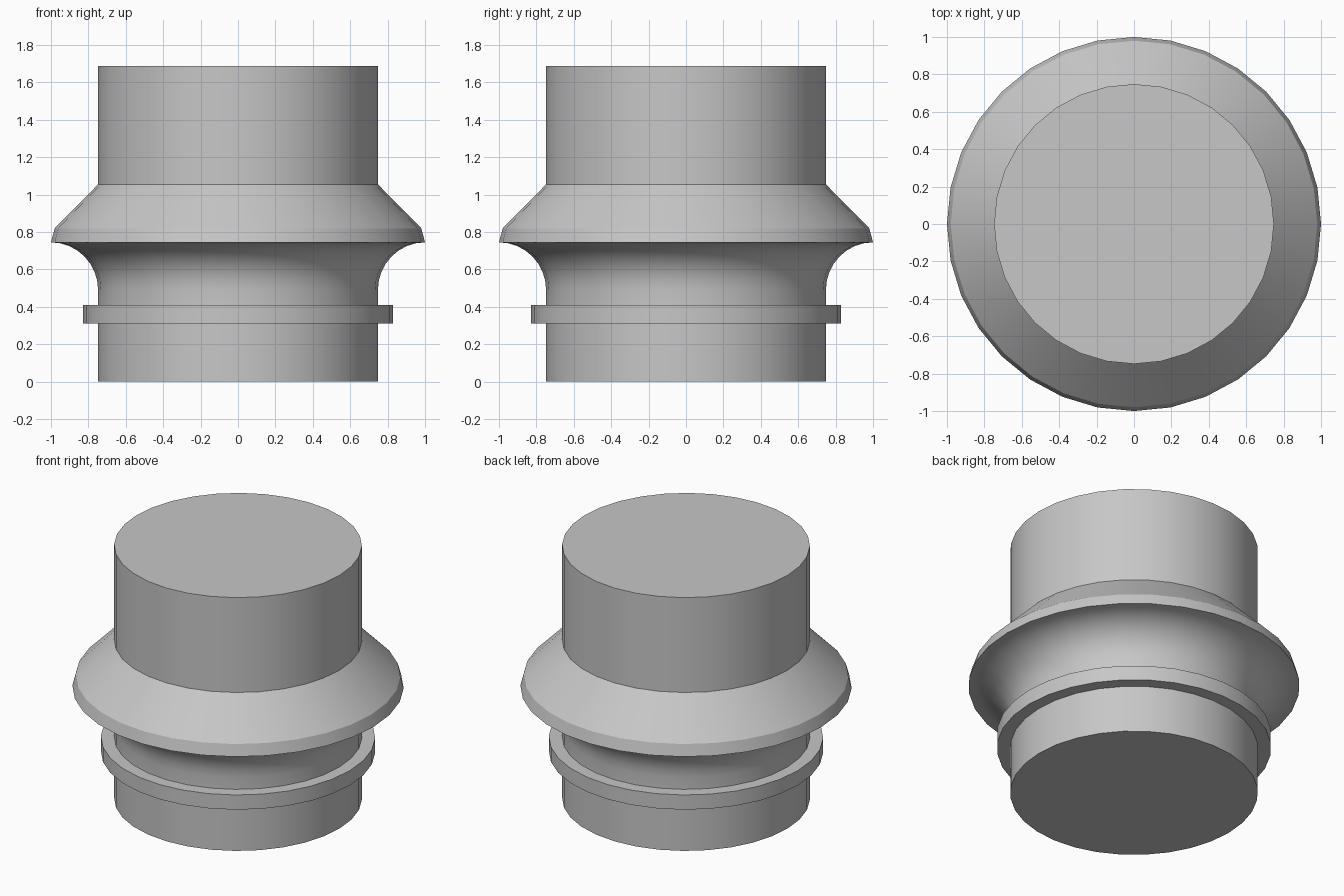
import bpy, bmesh, math

cube = bpy.data.objects.get("Cube")
if cube:
    bpy.data.objects.remove(cube, do_unlink=True)

SIDES = 32
SHAFT = 0.748      # radius of the plain cylinder
RIM = 1.0          # radius of the flange rim
ARC_STEPS = 8

# Plain grey material
grey = bpy.data.materials.new("plain_grey")
grey.use_nodes = True
colour = (0.57, 0.57, 0.57, 1)
grey.diffuse_color = colour
grey.node_tree.nodes["Principled BSDF"].inputs["Base Color"].default_value = colour


def lathe(name, profile):
    """Turn a (radius, height) profile around z and cap both ends."""
    bm = bmesh.new()
    rings = []
    for r, z in profile:
        angles = [math.tau * i / SIDES for i in range(SIDES)]
        rings.append([bm.verts.new((r * math.cos(a), r * math.sin(a), z)) for a in angles])
    for low, high in zip(rings, rings[1:]):
        for i in range(SIDES):
            j = (i + 1) % SIDES
            bm.faces.new((low[i], low[j], high[j], high[i]))
    bm.faces.new(rings[0][::-1])
    bm.faces.new(rings[-1])
    mesh = bpy.data.meshes.new(name)
    bm.to_mesh(mesh)
    bm.free()
    mesh.materials.append(grey)
    obj = bpy.data.objects.new(name, mesh)
    bpy.context.collection.objects.link(obj)
    bpy.ops.object.select_all(action="DESELECT")
    obj.select_set(True)
    bpy.context.view_layer.objects.active = obj
    bpy.ops.object.shade_smooth_by_angle(angle=math.radians(25))
    return obj


# Lower shaft with its square retaining ring
lower_shaft = [(SHAFT, 0), (SHAFT, 0.312), (0.828, 0.312), (0.828, 0.41), (SHAFT, 0.41)]

# Concave quarter-round fillet under the flange
fillet = []
for i in range(ARC_STEPS + 1):
    a = math.pi / 2 * i / ARC_STEPS
    fillet.append((RIM - (RIM - SHAFT) * math.cos(a), 0.49 + 0.255 * math.sin(a)))

# Bevelled rim, cone and upper shaft
upper_shaft = [(0.98, 0.82), (SHAFT, 1.055), (SHAFT, 1.687)]

lathe("flanged_shaft", lower_shaft + fillet + upper_shaft)
